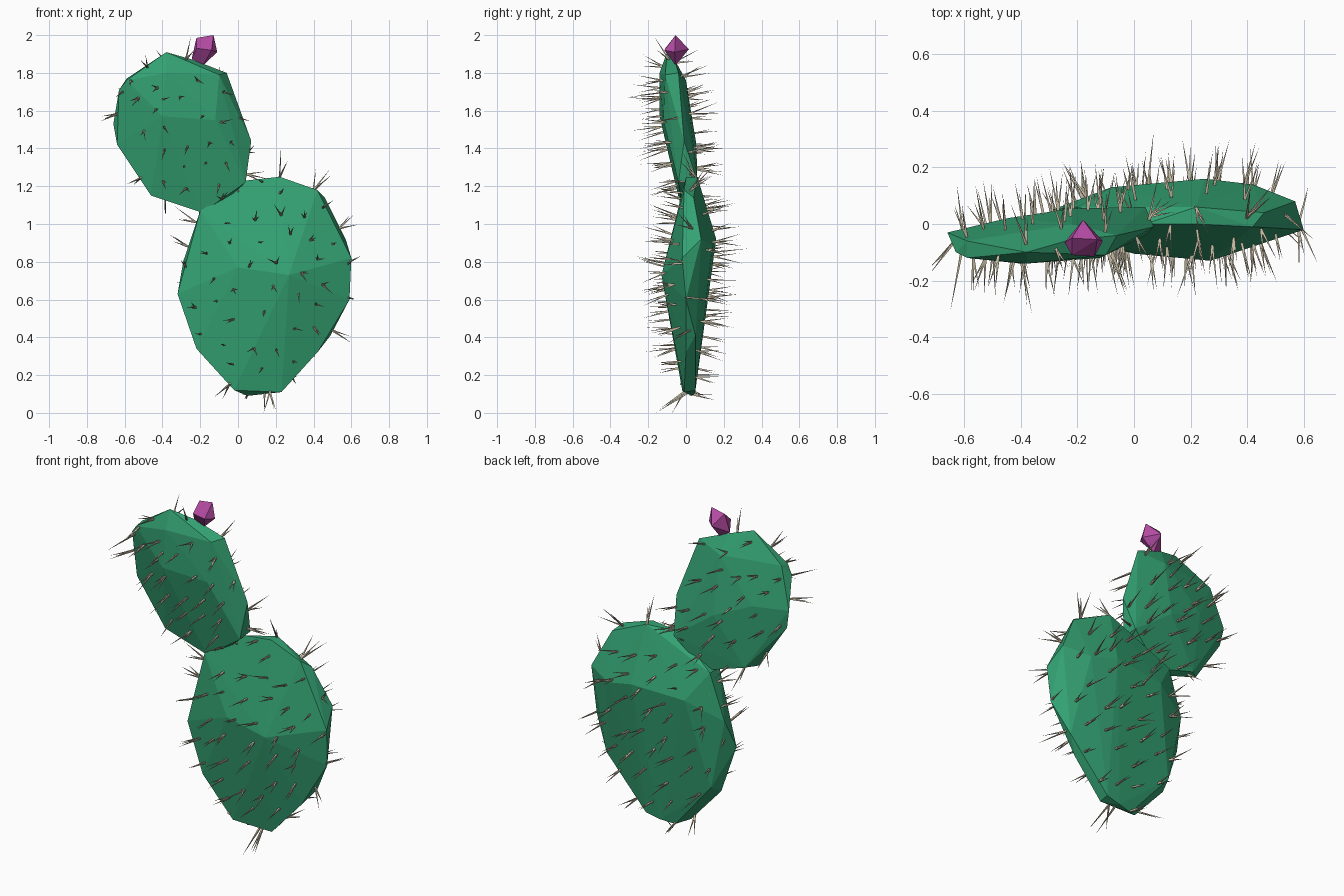
import bpy, bmesh, math, random
from mathutils import Vector

if "Cube" in bpy.data.objects:
    bpy.data.objects.remove(bpy.data.objects["Cube"])

random.seed(11)


def material(name, rgb):
    m = bpy.data.materials.new(name)
    m.diffuse_color = (*rgb, 1)
    m.use_nodes = True
    m.node_tree.nodes["Principled BSDF"].inputs["Base Color"].default_value = m.diffuse_color
    return m


green = material("cactus_green", (0.034, 0.36, 0.17))
purple = material("fruit_purple", (0.45, 0.07, 0.36))
beige = material("spine_beige", (0.55, 0.49, 0.36))


def finish(name, bm, mat):
    me = bpy.data.meshes.new(name)
    bm.to_mesh(me)
    bm.free()
    me.materials.append(mat)
    ob = bpy.data.objects.new(name, me)
    bpy.context.collection.objects.link(ob)
    return ob


def faceted(name, points, mat):
    """Flat-faced solid stretched around a few corner points."""
    bm = bmesh.new()
    for p in points:
        bm.verts.new(p)
    res = bmesh.ops.convex_hull(bm, input=bm.verts)
    junk = {g for g in res["geom_interior"] + res["geom_unused"]
            if isinstance(g, bmesh.types.BMVert)}
    bmesh.ops.delete(bm, geom=list(junk), context='VERTS')
    bmesh.ops.recalc_face_normals(bm, faces=bm.faces)
    return finish(name, bm, mat)


def add_spine(bm, root, direction, length, r=0.007):
    d = direction.normalized()
    u = d.orthogonal().normalized()
    w = d.cross(u)
    base = root - d * 0.012
    ring = [bm.verts.new(base + r * (u * math.cos(a) + w * math.sin(a)))
            for a in (i * math.tau / 4 for i in range(4))]
    tip = bm.verts.new(root + d * length)
    for i in range(4):
        bm.faces.new((ring[i], ring[(i + 1) % 4], tip))
    bm.faces.new(ring[::-1])


def spines(name, pad, spacing, extra=()):
    """Scatter spine clusters evenly over a pad."""
    me = pad.data
    tris = [([me.vertices[i].co for i in p.vertices], p.normal, p.area)
            for p in me.polygons]
    roots = []
    for tri, n, _ in random.choices(tris, [t[2] for t in tris], k=1500):
        a, b = random.random(), random.random()
        if a + b > 1:
            a, b = 1 - a, 1 - b
        p = tri[0] + a * (tri[1] - tri[0]) + b * (tri[2] - tri[0])
        if all((p - q).length > spacing for q, _ in roots):
            roots.append((p, n))
    bm = bmesh.new()
    for p, n in roots:
        side = Vector((0, 1 if n.y > 0 else -1, 0))
        for k in range(random.choice((2, 2, 3))):
            wob = Vector([random.uniform(-0.27, 0.27) for _ in range(3)])
            add_spine(bm, p, n + side * 0.4 + wob * 1.3, random.uniform(0.09, 0.17))
    for root, tip in extra:
        d = Vector(tip) - Vector(root)
        add_spine(bm, Vector(root), d, d.length)
    return finish(name, bm, beige)


# Lower pad: rim corners, then front and back bulges
lower_pad = faceted("lower_pad", [
    (-0.02, -0.02, 0.12), (0.05, 0.03, 0.09), (0.14, 0.045, 0.10), (0.23, -0.01, 0.11),
    (0.23, 0.05, 0.12), (0.42, 0.0, 0.32), (0.49, 0.05, 0.41), (0.59, 0.0, 0.60),
    (0.60, -0.02, 0.82), (0.57, 0.08, 0.92), (0.46, 0.04, 1.14), (0.42, -0.01, 1.18),
    (0.22, 0.06, 1.25), (0.22, 0.0, 1.25), (0.04, 0.0, 1.23), (-0.20, 0.06, 1.07),
    (-0.20, -0.03, 1.07), (-0.29, 0.05, 0.80), (-0.32, -0.02, 0.63),
    (-0.22, -0.02, 0.34), (-0.20, 0.05, 0.38),
    (0.27, -0.13, 0.73), (0.0, -0.105, 0.77),
    (0.25, 0.16, 0.92), (0.42, 0.14, 0.88), (-0.08, 0.13, 0.90)], green)

# Upper pad: leans forward towards its top
upper_pad = faceted("upper_pad", [
    (-0.19, -0.02, 1.06), (-0.14, 0.03, 1.06), (-0.46, -0.03, 1.15), (-0.40, 0.02, 1.14),
    (-0.64, -0.04, 1.42), (-0.66, -0.03, 1.53), (-0.63, -0.10, 1.71),
    (-0.59, -0.06, 1.77), (-0.59, -0.12, 1.76), (-0.38, -0.10, 1.91),
    (-0.24, -0.06, 1.87), (-0.06, -0.04, 1.80), (-0.10, -0.11, 1.79),
    (0.07, -0.01, 1.44), (0.04, -0.04, 1.22), (0.04, 0.06, 1.23),
    (-0.40, -0.14, 1.57), (-0.38, -0.14, 1.80), (-0.12, -0.12, 1.55),
    (-0.22, 0.055, 1.42), (-0.45, 0.02, 1.52), (-0.22, 0.0, 1.76)], green)

# Fruit on the upper rim
faceted("fruit", [
    (-0.22, -0.05, 1.985), (-0.13, -0.055, 2.0), (-0.11, -0.06, 1.91),
    (-0.185, -0.055, 1.84), (-0.245, -0.065, 1.875), (-0.22, -0.11, 1.93),
    (-0.14, -0.115, 1.92), (-0.18, 0.015, 1.925)], purple)

# Spine clusters; the extra ones are the outermost tips
spines("lower_pad_spines", lower_pad, 0.108, [
    ((0.14, 0.0, 0.10), (0.14, -0.16, 0.0)),
    ((0.59, -0.01, 0.80), (0.65, -0.14, 0.83)),
    ((0.05, 0.14, 0.85), (0.07, 0.33, 0.87))])
spines("upper_pad_spines", upper_pad, 0.10, [
    ((-0.61, -0.10, 1.70), (-0.65, -0.31, 1.67)),
    ((-0.40, -0.13, 1.66), (-0.36, -0.32, 1.67))])
